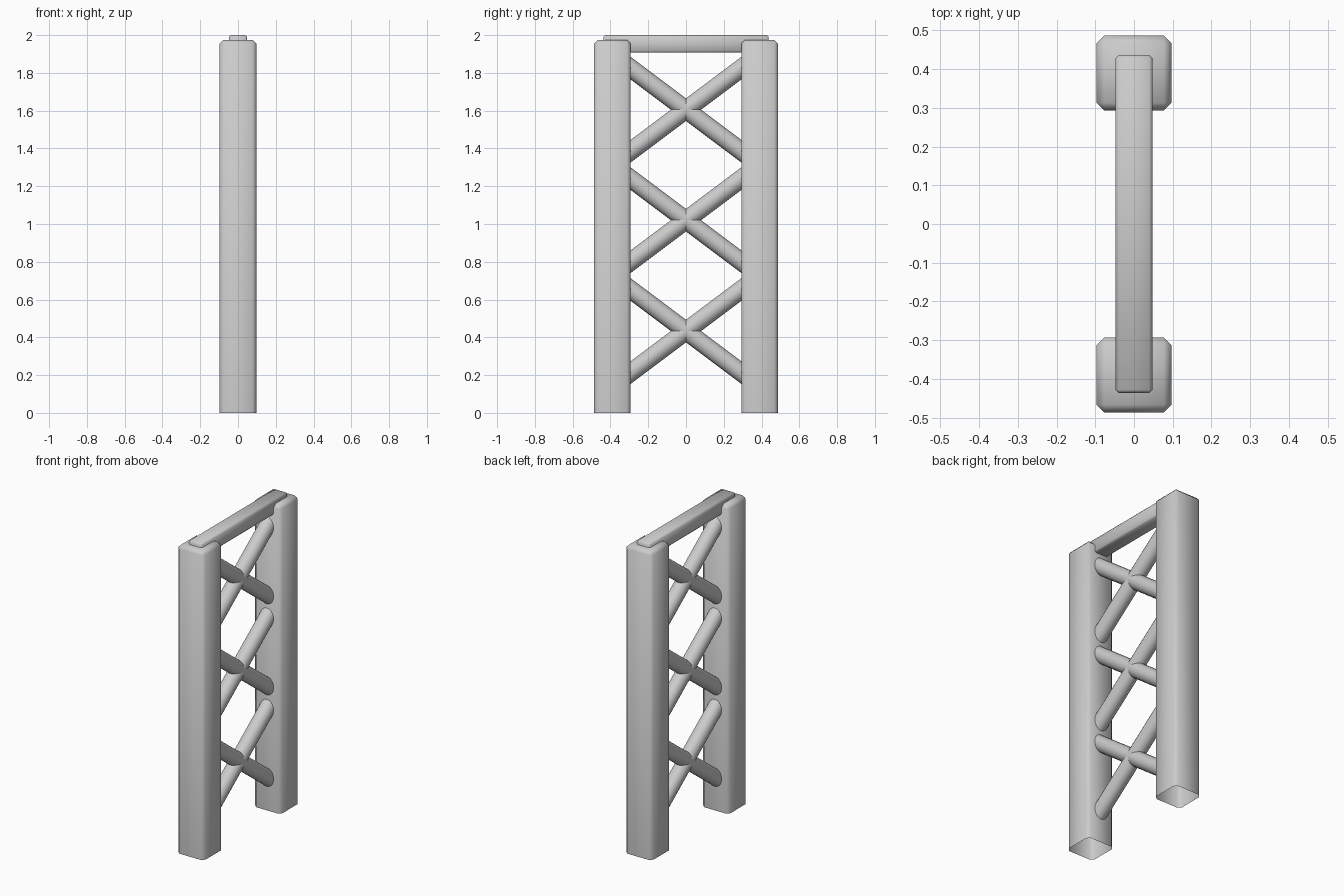
import bpy, bmesh, math
from mathutils import Vector

if "Cube" in bpy.data.objects:
    bpy.data.objects.remove(bpy.data.objects["Cube"])

POST_Y, POST_HALF, POST_TOP = 0.39, 0.097, 1.975
BRACE_R, SLOPE, REACH = 0.048, 0.75, 0.34


def finish(obj, angle=60):
    bpy.ops.object.select_all(action='DESELECT')
    obj.select_set(True)
    bpy.context.view_layer.objects.active = obj
    bpy.ops.object.shade_smooth_by_angle(angle=math.radians(angle))


def box(name, lo, hi, bevel, open_bottom=False):
    lo, hi = Vector(lo), Vector(hi)
    bm = bmesh.new()
    bmesh.ops.create_cube(bm, size=1)
    bmesh.ops.scale(bm, vec=hi - lo, verts=bm.verts)
    bmesh.ops.translate(bm, vec=(lo + hi) / 2, verts=bm.verts)
    bm.normal_update()
    if open_bottom:
        under = [f for f in bm.faces if f.normal.z < -0.9]
        bmesh.ops.delete(bm, geom=under, context='FACES_ONLY')
    edges = [e for e in bm.edges if not e.is_boundary]
    bmesh.ops.bevel(bm, geom=edges, offset=bevel, segments=1,
                    profile=0.5, affect='EDGES')
    mesh = bpy.data.meshes.new(name)
    bm.to_mesh(mesh)
    bm.free()
    obj = bpy.data.objects.new(name, mesh)
    bpy.context.collection.objects.link(obj)
    finish(obj)


def rod(name, a, b, radius):
    a, b = Vector(a), Vector(b)
    d = b - a
    bpy.ops.mesh.primitive_cylinder_add(
        vertices=20, radius=radius, depth=d.length, location=(a + b) / 2,
        rotation=d.to_track_quat('Z', 'Y').to_euler())
    obj = bpy.context.object
    obj.name = name
    finish(obj, 40)


# Two upright posts, open underneath
for label, y in (("front", -POST_Y), ("back", POST_Y)):
    box(label + "_post", (-POST_HALF, y - POST_HALF, 0),
        (POST_HALF, y + POST_HALF, POST_TOP), 0.02, open_bottom=True)

# Top beam resting in the posts
box("top_beam", (-0.048, -0.437, 1.907), (0.048, 0.437, 2.0), 0.009)

# Three crossed pairs of round braces
for i, z in enumerate((0.433, 1.02, 1.605)):
    for label, s in (("rising", 1), ("falling", -1)):
        dz = s * SLOPE * REACH
        rod(f"{label}_brace_{i + 1}", (0, -REACH, z - dz), (0, REACH, z + dz), BRACE_R)
